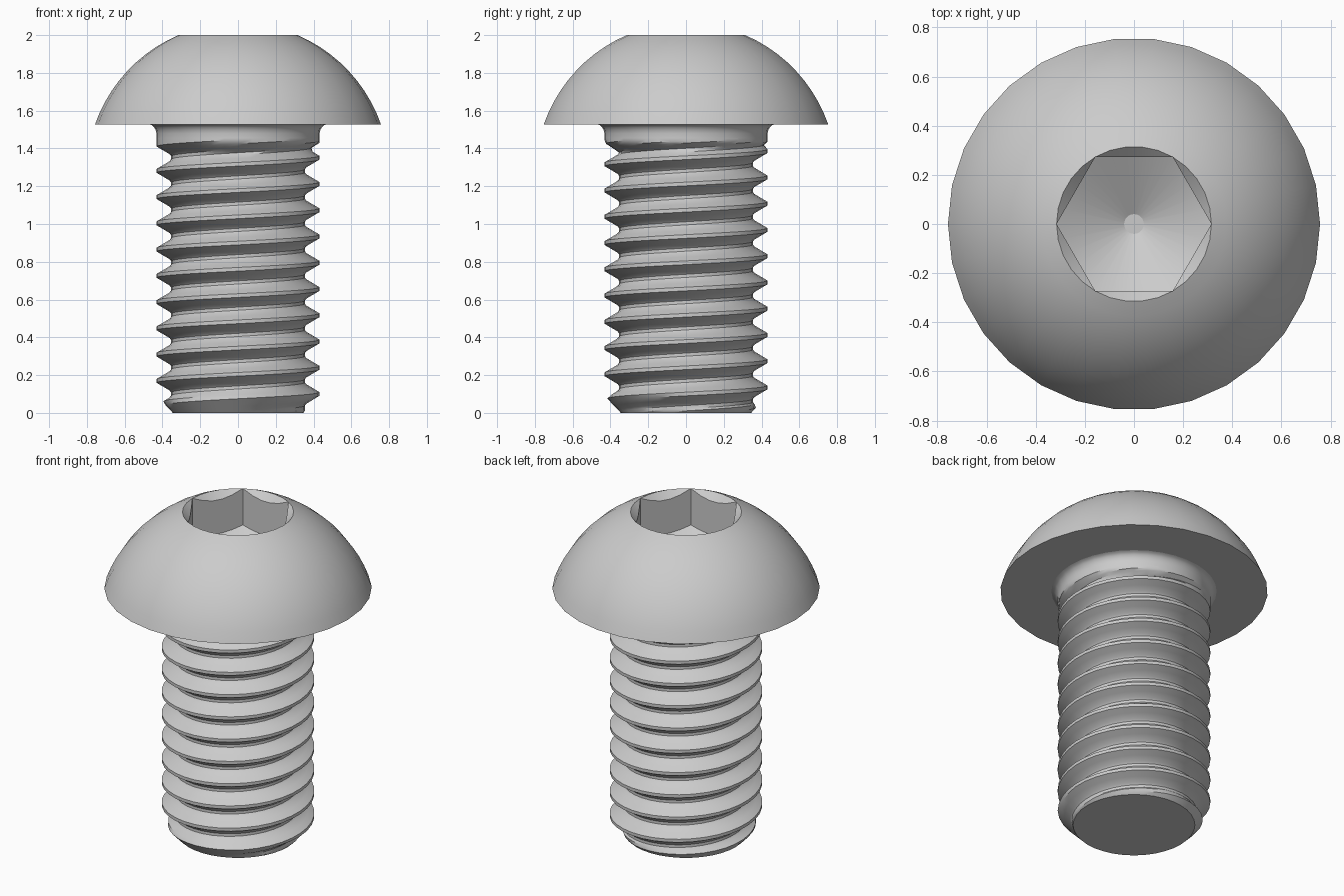
import bpy, bmesh, math
from math import pi, cos, sin, sqrt

if "Cube" in bpy.data.objects:
    bpy.data.objects.remove(bpy.data.objects["Cube"])

steel = bpy.data.materials.new("grey steel")
steel.diffuse_color = (0.6, 0.6, 0.6, 1)
steel.use_nodes = True
steel.node_tree.nodes["Principled BSDF"].inputs["Base Color"].default_value = steel.diffuse_color


def finish(bm, name, angle):
    """Turn a bmesh into a smooth-shaded steel object."""
    bmesh.ops.remove_doubles(bm, verts=bm.verts, dist=1e-5)
    bmesh.ops.recalc_face_normals(bm, faces=bm.faces)
    mesh = bpy.data.meshes.new(name)
    bm.to_mesh(mesh)
    bm.free()
    mesh.materials.append(steel)
    ob = bpy.data.objects.new(name, mesh)
    bpy.context.collection.objects.link(ob)
    bpy.ops.object.select_all(action='DESELECT')
    ob.select_set(True)
    bpy.context.view_layer.objects.active = ob
    bpy.ops.object.shade_smooth_by_angle(angle=math.radians(angle))


def lathe(bm, rows, n):
    """Skin rings; each row maps an angle to (radius, height)."""
    rings = []
    for row in rows:
        ring = []
        for i in range(n):
            a = 2 * pi * i / n
            r, z = row(a) if callable(row) else row
            ring.append(bm.verts.new((r * cos(a), r * sin(a), z)))
        rings.append(ring)
    for lo, hi in zip(rings, rings[1:]):
        for i in range(n):
            k = (i + 1) % n
            bm.faces.new((lo[i], lo[k], hi[k], hi[i]))
    return rings


# Button head: flat underside, spherical dome, hex socket with conical floor
HEAD_Z, HEAD_R, RIM = 1.527, 0.757, 0.315
CENTRE, SPHERE = 1.2625, 0.802


def hex_radius(a):
    return RIM * cos(pi / 6) / cos(a % (pi / 3) - pi / 6)


def socket_edge(a):
    r = hex_radius(a)
    return r, 2.0 - (RIM - r)


def socket_floor(a):
    r = hex_radius(a)
    return r, 1.59 + 0.577 * r


rows = [(0.40, HEAD_Z)]
a0, a1 = math.asin(HEAD_R / SPHERE), math.asin(RIM / SPHERE)
for i in range(11):
    t = a0 + (a1 - a0) * i / 10
    rows.append((SPHERE * sin(t), CENTRE + SPHERE * cos(t)))
rows[-1] = (RIM, 2.0)
rows += [socket_edge, socket_floor, (0.04, 1.613)]
bm = bmesh.new()
rings = lathe(bm, rows, 30)
bm.faces.new(rings[-1])
finish(bm, "button_head", 30)

# Threaded shank: right-handed helical strip, trimmed at both ends
N, PITCH, CREST, ROOT, NECK_Z = 36, 0.139, 0.432, 0.354, 1.455
profile = [(-.07, CREST), (.07, CREST), (.22, .396), (.36, .363), (.44, ROOT),
           (.56, ROOT), (.64, .363), (.78, .396)]
bm = bmesh.new()
strip = []
for i in range(-2 * N, 12 * N):
    a = 2 * pi * i / N
    line = []
    for t, r in profile:
        z = 0.10 + PITCH * (i / N + t)
        fade = min(max((z - 1.38) / 0.05, 0), 1)      # thread run-out
        r = max(r, ROOT + (CREST - ROOT) * fade)
        r = min(r, 0.345 + 0.95 * z)                  # end chamfer
        line.append(bm.verts.new((r * cos(a), r * sin(a), z)))
    strip.append(line)
for i in range(len(strip) - N - 1):
    lo = strip[i] + [strip[i + N][0]]
    hi = strip[i + 1] + [strip[i + N + 1][0]]
    for j in range(len(profile)):
        bm.faces.new((lo[j], hi[j], hi[j + 1], lo[j + 1]))


def trim(z, direction):
    cut = bmesh.ops.bisect_plane(
        bm, geom=bm.verts[:] + bm.edges[:] + bm.faces[:], dist=1e-6,
        plane_co=(0, 0, z), plane_no=(0, 0, direction), clear_outer=True)
    return [e for e in cut["geom_cut"] if isinstance(e, bmesh.types.BMEdge)]


trim(NECK_Z, 1)
bmesh.ops.edgenet_fill(bm, edges=trim(0, -1))
finish(bm, "threaded_shank", 32)

# Neck fillet under the head
bm = bmesh.new()
lathe(bm, [(CREST, NECK_Z), (CREST, 1.48), (.436, 1.498), (.444, 1.512),
           (.454, 1.522), (.468, HEAD_Z)], N)
finish(bm, "neck_fillet", 40)
